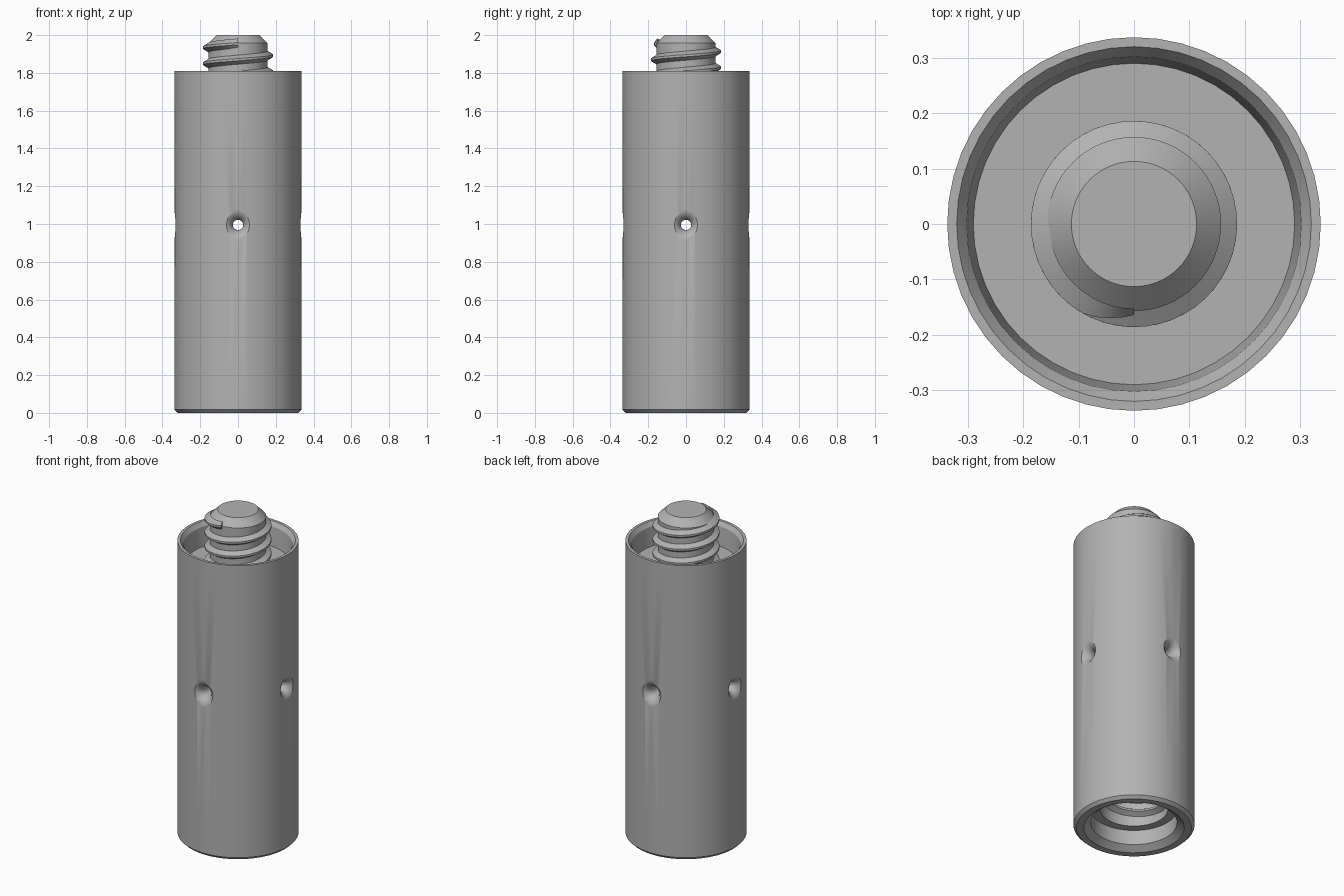
import bpy, bmesh
from math import pi, sin, cos, radians
from mathutils import Matrix, Vector

cube = bpy.data.objects.get("Cube")
if cube:
    bpy.data.objects.remove(cube, do_unlink=True)

steel = bpy.data.materials.new("brushed_grey_metal")
steel.use_nodes = True
GREY = (0.45, 0.45, 0.45, 1)
steel.diffuse_color = GREY
steel.node_tree.nodes["Principled BSDF"].inputs["Base Color"].default_value = GREY


def finish(name, bm):
    bmesh.ops.remove_doubles(bm, verts=bm.verts, dist=1e-5)
    bmesh.ops.recalc_face_normals(bm, faces=bm.faces)
    mesh = bpy.data.meshes.new(name)
    bm.to_mesh(mesh)
    bm.free()
    mesh.materials.append(steel)
    ob = bpy.data.objects.new(name, mesh)
    bpy.context.collection.objects.link(ob)
    return ob


def lathe(name, profile, steps, matrix=Matrix()):
    """Revolve (radius, height) points about z; ends on the axis close it."""
    bm = bmesh.new()
    verts = [bm.verts.new((r, 0, z)) for r, z in profile]
    edges = [bm.edges.new(pair) for pair in zip(verts, verts[1:])]
    bmesh.ops.spin(bm, geom=verts + edges, cent=(0, 0, 0), axis=(0, 0, 1),
                   angle=2 * pi, steps=steps, use_duplicate=False)
    bm.transform(matrix)
    return finish(name, bm)


def thread(name, root, crest, z_end, z_start, pitch, taper=radians(28)):
    """Right-handed helical ridge ending at the front, tapered at its top."""
    bm = bmesh.new()
    total = 2 * pi * (z_end - z_start) / pitch
    steps = int(total / (2 * pi) * 48)
    rings = []
    for i in range(steps + 1):
        back = total * (1 - i / steps)
        angle, z = -pi / 2 - back, z_end - pitch * back / (2 * pi)
        k = 0.25 + 0.75 * min(1, back / taper)
        tip = root + (crest - root) * k
        base = root - (crest - root) * 0.15
        section = ((base, -0.027), (tip, -0.006), (tip, 0.006), (base, 0.027))
        rings.append([bm.verts.new((r * cos(angle), r * sin(angle), z + dz))
                      for r, dz in section])
    for a, b in zip(rings, rings[1:]):
        for j in range(4):
            bm.faces.new((a[j], a[(j + 1) % 4], b[(j + 1) % 4], b[j]))
    bm.faces.new(rings[0])
    bm.faces.new(rings[-1])
    return finish(name, bm)


def smooth(ob, angle=25):
    bpy.ops.object.select_all(action='DESELECT')
    ob.select_set(True)
    bpy.context.view_layer.objects.active = ob
    bpy.ops.object.shade_smooth_by_angle(angle=radians(angle))


R, TOP, FLOOR, PITCH = 0.337, 1.81, 1.67, 0.085

# Sleeve with a threaded socket below and a cupped recess above
body = lathe("sleeve_body", [
    (0, 0.5), (0.19, 0.5), (0.19, 0.12), (0.24, 0.12), (0.24, 0.03), (0.28, 0),
    (0.32, 0), (R, 0.017), (R, TOP), (0.32, TOP), (0.302, 1.785),
    (0.29, FLOOR), (0, FLOOR)], 48)

# Two crossing through-holes with rounded mouths
FLARE, HOLE = 0.06, 0.027
arc = [(HOLE + FLARE * (1 - cos(t)), R - FLARE + FLARE * sin(t))
       for t in (pi / 2 * i / 8 for i in range(9))]
half = arc + [(HOLE + FLARE, 0.4), (0, 0.4)]
bore = [(r, -h) for r, h in reversed(half)] + half
for axis in ('X', 'Y'):
    cutter = lathe("hole_cutter", bore, 32, Matrix.Rotation(pi / 2, 4, axis) @
                   Matrix.Translation(Vector((0, 0, 0))))
    cutter.location.z = 0.995
    cutter.hide_render = True
    mod = body.modifiers.new("hole", 'BOOLEAN')
    mod.operation, mod.solver, mod.object = 'DIFFERENCE', 'EXACT', cutter
    bpy.context.view_layer.objects.active = body
    bpy.ops.object.modifier_apply(modifier=mod.name)
    bpy.data.objects.remove(cutter, do_unlink=True)

# Stud with bevelled tip, and the two matching threads
stud = lathe("stud_core", [(0, FLOOR - 0.02), (0.157, FLOOR - 0.02),
                           (0.157, 1.957), (0.113, 2), (0, 2)], 64)
stud_thread = thread("stud_thread", 0.157, 0.186, 1.955, FLOOR + 0.01, PITCH)
socket_thread = thread("socket_thread", 0.19, 0.16, 0.47, 0.15, PITCH)

for part in (body, stud, stud_thread, socket_thread):
    smooth(part)
